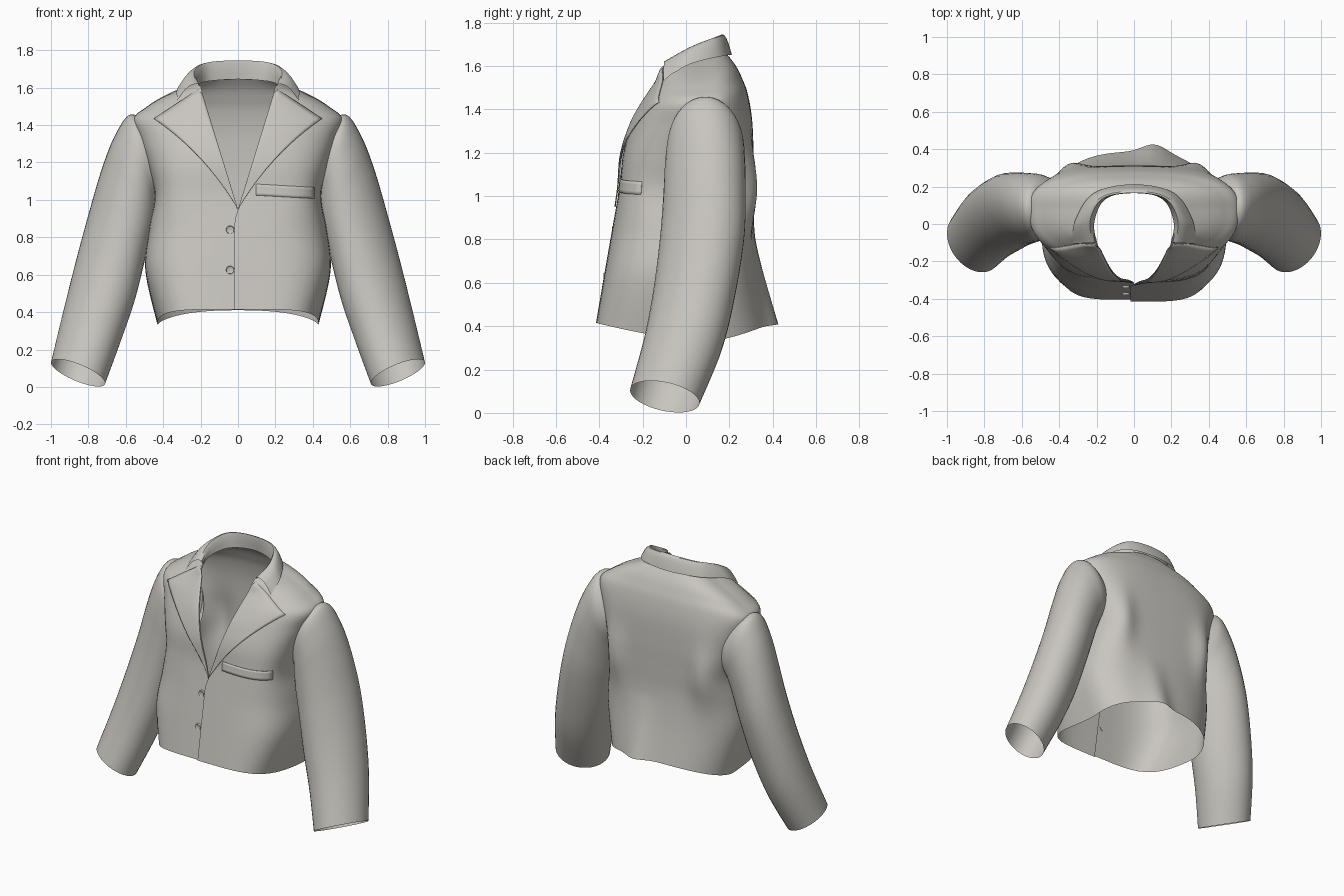
import bpy, bmesh
from math import sin, cos, pi, atan2, exp
from mathutils import Vector
from mathutils.bvhtree import BVHTree

if "Cube" in bpy.data.objects:
    bpy.data.objects.remove(bpy.data.objects["Cube"], do_unlink=True)

cloth = bpy.data.materials.new("warm_grey_cloth")
cloth.use_nodes = True
cloth.diffuse_color = (0.58, 0.56, 0.52, 1)
for node in cloth.node_tree.nodes:
    if node.type == 'BSDF_PRINCIPLED':
        node.inputs["Base Color"].default_value = cloth.diffuse_color
        node.inputs["Roughness"].default_value = 0.8


def spline(keys, t):
    """Smooth curve through equal-length tuples, t from 0 to 1."""
    f = t * (len(keys) - 1)
    i = min(int(f), len(keys) - 2)
    f -= i
    four = [keys[max(0, min(len(keys) - 1, i + k))] for k in (-1, 0, 1, 2)]
    return [b + 0.5 * f * (c - a + f * (2 * a - 5 * b + 4 * c - d + f * (3 * (b - c) + d - a)))
            for a, b, c, d in zip(*four)]


def sheet(name, grids, thickness=0):
    """One object from grids of points; each grid is (rows, flip)."""
    bm = bmesh.new()
    for rows, flip in grids:
        vs = [[bm.verts.new(p) for p in row] for row in rows]
        for lo, hi in zip(vs, vs[1:]):
            for j in range(len(lo) - 1):
                quad = [lo[j], lo[j + 1], hi[j + 1], hi[j]]
                bm.faces.new(quad[::-1] if flip else quad)
    bmesh.ops.remove_doubles(bm, verts=bm.verts, dist=0.0002)
    me = bpy.data.meshes.new(name)
    bm.to_mesh(me)
    bm.free()
    ob = bpy.data.objects.new(name, me)
    bpy.context.collection.objects.link(ob)
    me.materials.append(cloth)
    if thickness:
        mod = ob.modifiers.new("thickness", 'SOLIDIFY')
        mod.thickness = thickness
        mod.offset = -1
    finish(ob)
    return ob


def finish(ob):
    bpy.ops.object.select_all(action='DESELECT')
    ob.select_set(True)
    bpy.context.view_layer.objects.active = ob
    bpy.ops.object.shade_smooth_by_angle(angle=0.7)


def lapel_break(z):
    return 0.2 * (z - 0.95) / 0.65


def bump(value, centre, width):
    return exp(-((value - centre) / width) ** 2)


# Body, hem to neck: front y, z / side x, z / back y, z / side y / squareness of front, back
BODY = [
    (-.405, .415, .43, .33, .385, .41, .10, 4.5, 2.4),
    (-.365, .65, .495, .62, .34, .65, .05, 3.6, 2.5),
    (-.33, .85, .475, .84, .315, .85, .06, 3.4, 2.8),
    (-.30, 1.03, .445, 1.02, .312, 1.02, .08, 4.0, 3.2),
    (-.288, 1.19, .48, 1.17, .312, 1.18, .08, 3.4, 3.2),
    (-.25, 1.33, .53, 1.32, .305, 1.35, .08, 2.8, 3.0),
    (-.20, 1.43, .56, 1.43, .285, 1.47, .08, 2.6, 2.6),
    (-.165, 1.49, .49, 1.495, .26, 1.54, .08, 2.6, 2.5),
    (-.14, 1.54, .39, 1.555, .23, 1.60, .08, 2.8, 2.5),
    (-.15, 1.60, .22, 1.63, .18, 1.665, .07, 3.4, 2.3),
]


def body_panel(side, rows=60, cols=44):
    left = side > 0
    grid = []
    for i in range(rows + 1):
        yf, zf, a, zs, yb, zb, yc, nf, nb = spline(BODY, i / rows)
        if left:
            yf -= 0.01 * max(0, min(1, (1.3 - zf) * 3))   # overlap at the closure
        u = max(-0.018 if left else 0, lapel_break(zf)) / a
        start = atan2(u, (1 - abs(u) ** nf) ** (1 / nf))
        row = []
        for j in range(cols + 1):
            th = start + (pi - start) * j / cols
            s, c = sin(th), cos(th)
            n = nf if c > 0 else nb
            r = (abs(s) ** n + abs(c) ** n) ** (-1 / n)
            depth = yc - yf if c > 0 else yb - yc
            x, y = side * a * r * s, yc - depth * r * c
            if c < 0:   # loose fold in the hem, fullness over the shoulder blades
                y += 0.045 * bump(x, .11, .09) * max(0, 1 - (zb - .41) / .4)
                y += 0.05 * bump(abs(x), .35, .09) * bump(zb, 1.02, .2) * min(1, -3 * c)
            z = zs + ((zf if c > 0 else zb) - zs) * (r * abs(c)) ** 1.5
            row.append((x, y, z))
        grid.append(row)
    return grid, not left


body = sheet("jacket_body", [body_panel(1), body_panel(-1)])
tree = BVHTree.FromPolygons([v.co for v in body.data.vertices],
                            [p.vertices[:] for p in body.data.polygons])


def drape(x, z, lift):
    """Point on the front of the body, lifted towards the front."""
    edge = max(abs(x), lapel_break(z) + 0.025)
    hit = tree.ray_cast(Vector((edge if x > 0 else -edge, -2, z)), Vector((0, 1, 0)))[0]
    y = hit.y if hit else -0.085
    return (x, min(y, -0.085) - lift, z)


# Sleeves: outer x, z / inner x, z / centre y / half depth / cuff tilt / skew
SLEEVE = [
    (.49, 1.42, .39, 1.03, .09, .15, 0, 0),
    (.58, 1.455, .425, 1.0, .09, .175, 0, 0),
    (.66, 1.34, .435, .95, .087, .185, 0, .1),
    (.73, 1.16, .45, .87, .085, .19, .04, .2),
    (.80, .92, .49, .71, .075, .195, .1, .27),
    (.87, .66, .55, .47, .04, .19, .17, .3),
    (.935, .40, .625, .25, -.012, .18, .25, .3),
    (1.0, .13, .71, .02, -.098, .16, .3, .3),
]


def sleeve(name, side, rows=48, cols=36):
    grid = []
    for i in range(rows + 1):
        xo, zo, xi, zi, yc, ry, tilt, skew = spline(SLEEVE, i / rows)
        row = []
        for j in range(cols + 1):
            c, s = cos(2 * pi * j / cols), sin(2 * pi * j / cols)
            dy = ry * (s * (1 - skew * skew) ** 0.5 + c * skew)
            row.append((side * ((xo + xi) / 2 + c * (xo - xi) / 2), yc + dy,
                        (zo + zi) / 2 + c * (zo - zi) / 2 - tilt * ry * s))
        grid.append(row)
    sheet(name, [(grid, side > 0)])


# Lapels: between the fold line and a bowed outer edge
def lapel(name, side, rows=30, cols=14):
    grid = []
    for i in range(rows + 1):
        s = i / rows
        inner = Vector((0.2 * s, 0.95 + 0.65 * s))
        outer = (Vector((0, .95)) * (1 - s) ** 2 + Vector((.175, 1.2475)) * 2 * s * (1 - s)
                 + Vector((.45, 1.435)) * s * s)
        row = []
        for j in range(cols + 1):
            x, z = inner.lerp(outer, j / cols)
            row.append(drape(side * max(x, 0.0005), z, 0.008 + 0.007 * sin(pi * s)))
        grid.append(row)
    sheet(name, [(grid, side < 0)], 0.006)


for side, word in ((1, "left"), (-1, "right")):
    sleeve(word + "_sleeve", side)
    lapel(word + "_lapel", side)

# Collar: stand foot, roll line and fall edge, from the front end to the back
FOOT = [(.20, -.095, 1.59), (.212, .01, 1.615), (.155, .13, 1.635), (0, .172, 1.645)]
ROLL = [(.215, -.10, 1.62), (.23, .02, 1.685), (.165, .135, 1.73), (0, .165, 1.742)]
FALL = [(.325, -.105, 1.53), (.318, .01, 1.605), (.215, .165, 1.645), (0, .212, 1.65)]


def both_sides(keys):
    return keys + [(-x, y, z) for x, y, z in keys[-2::-1]]


collar = [[] for k in range(9)]
for j in range(61):
    foot, roll, fall = (Vector(spline(both_sides(k), j / 60)) for k in (FOOT, ROLL, FALL))
    out = (fall - roll) * 0.5
    crown = roll + Vector((out.x, out.y, 0)) + Vector((0, 0, out.z * 0.4))
    for k in range(9):
        p = Vector(spline([foot, roll, crown, fall], k / 8))
        if k > 3:
            hit = tree.ray_cast(Vector((p.x, p.y, 3)), Vector((0, 0, -1)))[0]
            if hit and hit.z > 1.4:
                p.z = max(p.z, hit.z + 0.008)
        collar[k].append(p)
sheet("collar", [(collar, True)])

# Breast pocket welt
welt = []
for i in range(5):
    welt.append([drape(.095 + .315 * j / 16, 1.025 + .06 * i / 4 - .018 * j / 16, 0.004)
                 for j in range(17)])
sheet("breast_pocket", [(welt, False)], 0.003)

# Buttons with a sunken centre
for name, z in (("upper_button", .84), ("lower_button", .625)):
    bm = bmesh.new()
    bmesh.ops.create_cone(bm, cap_ends=True, segments=20, radius1=.022, radius2=.02, depth=.012)
    top = max(bm.faces, key=lambda f: f.calc_center_median().z)
    bmesh.ops.inset_region(bm, faces=[top], thickness=.006, depth=-.003)
    me = bpy.data.meshes.new(name)
    bm.to_mesh(me)
    bm.free()
    me.materials.append(cloth)
    button = bpy.data.objects.new(name, me)
    bpy.context.collection.objects.link(button)
    button.location = drape(-.042, z, 0.004)
    button.rotation_euler.x = pi / 2
    finish(button)
